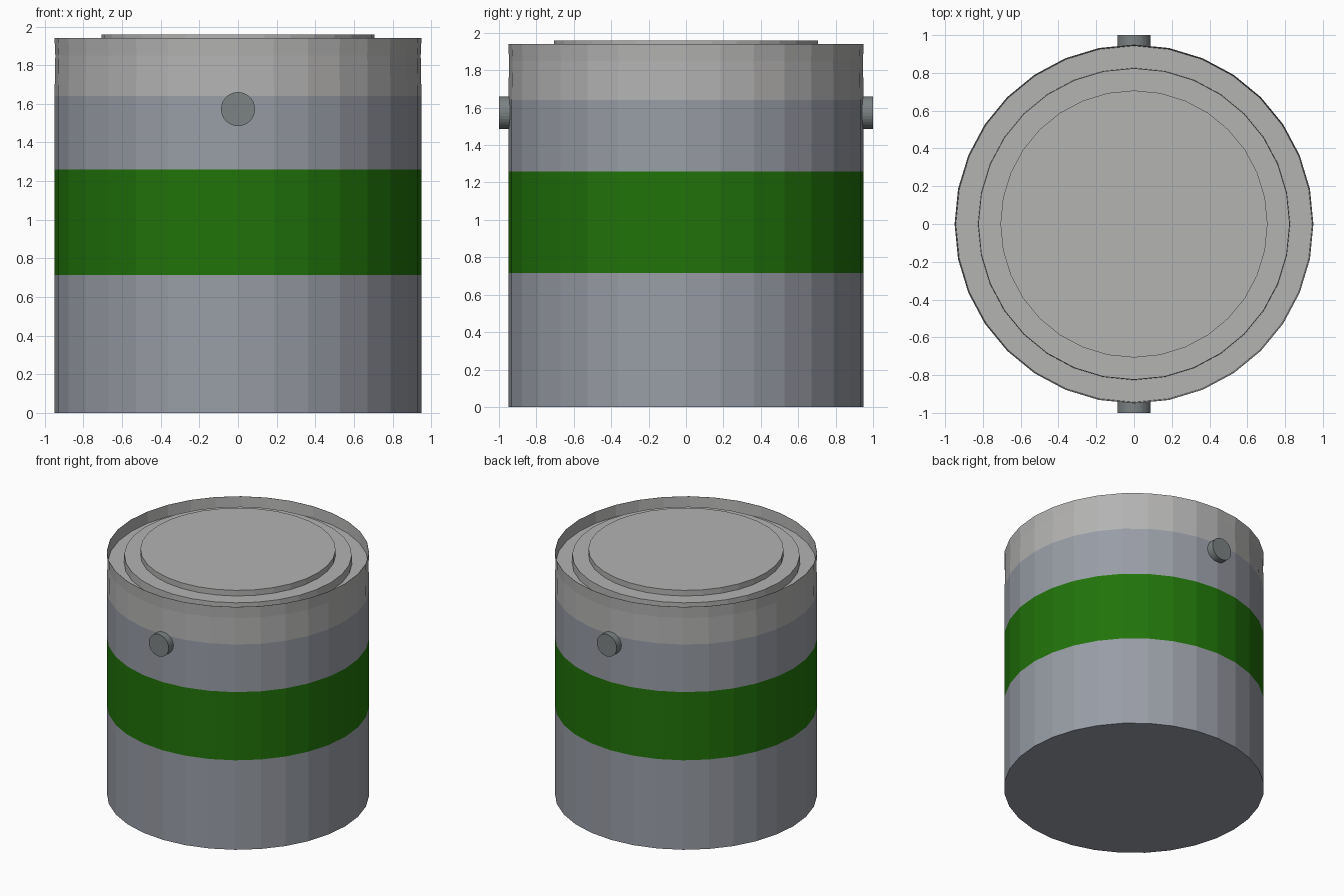
import bpy, bmesh, math
from mathutils import Matrix

if "Cube" in bpy.data.objects:
    bpy.data.objects.remove(bpy.data.objects["Cube"])

SIDES = 32


def material(name, color):
    m = bpy.data.materials.new(name)
    m.diffuse_color = color
    m.use_nodes = True
    m.node_tree.nodes["Principled BSDF"].inputs["Base Color"].default_value = m.diffuse_color
    return m


def lathe(name, profile, mats=None, bands=None):
    """Revolve (radius, z) points round z; bands gives a material index per segment."""
    bm = bmesh.new()
    rings = []
    for r, z in profile:
        if r == 0:
            rings.append([bm.verts.new((0, 0, z))])
        else:
            rings.append([bm.verts.new((r * math.cos(a), r * math.sin(a), z))
                          for a in (2 * math.pi * i / SIDES for i in range(SIDES))])
    for s, (a, b) in enumerate(zip(rings, rings[1:])):
        for i in range(SIDES):
            j = (i + 1) % SIDES
            if len(a) == 1:
                quad = [a[0], b[j], b[i]]
            elif len(b) == 1:
                quad = [a[i], a[j], b[0]]
            else:
                quad = [a[i], a[j], b[j], b[i]]
            bm.faces.new(quad).material_index = bands[s] if bands else 0
    bmesh.ops.recalc_face_normals(bm, faces=bm.faces)
    return finish(name, bm, mats)


def finish(name, bm, mats=None):
    mesh = bpy.data.meshes.new(name)
    bm.to_mesh(mesh)
    bm.free()
    for m in mats or []:
        mesh.materials.append(m)
    ob = bpy.data.objects.new(name, mesh)
    bpy.context.collection.objects.link(ob)
    return ob


grey = material("rim_grey", (0.456, 0.452, 0.448, 1))
steel = material("blue_grey", (0.316, 0.336, 0.38, 1))
green = material("green_band", (0.015, 0.171, 0.003, 1))
dark = material("dark_metal", (0.2, 0.223, 0.223, 1))

# Can wall with painted band, thin flared rim and recessed shelf
lathe("can_body",
      [(0, 0), (0.95, 0), (0.95, 0.715), (0.95, 1.26), (0.95, 1.64), (0.946, 1.85),
       (0.95, 1.94), (0.948, 1.94), (0.943, 1.85), (0.80, 1.85)],
      [grey, steel, green],
      [1, 1, 2, 1, 0, 0, 0, 0, 0])

# Stepped lid sitting on the shelf
lathe("lid", [(0.826, 1.85), (0.824, 1.915), (0.707, 1.915), (0.707, 1.96), (0, 1.96)],
      [grey])

# Handle pivots, front and back
for side, label in ((-1, "front"), (1, "back")):
    bm = bmesh.new()
    bmesh.ops.create_cone(
        bm, cap_ends=True, segments=SIDES, radius1=0.088, radius2=0.088, depth=0.08,
        matrix=Matrix.Translation((0, side * 0.96, 1.573)) @ Matrix.Rotation(math.pi / 2, 4, 'X'))
    finish("handle_pivot_" + label, bm, [dark])
